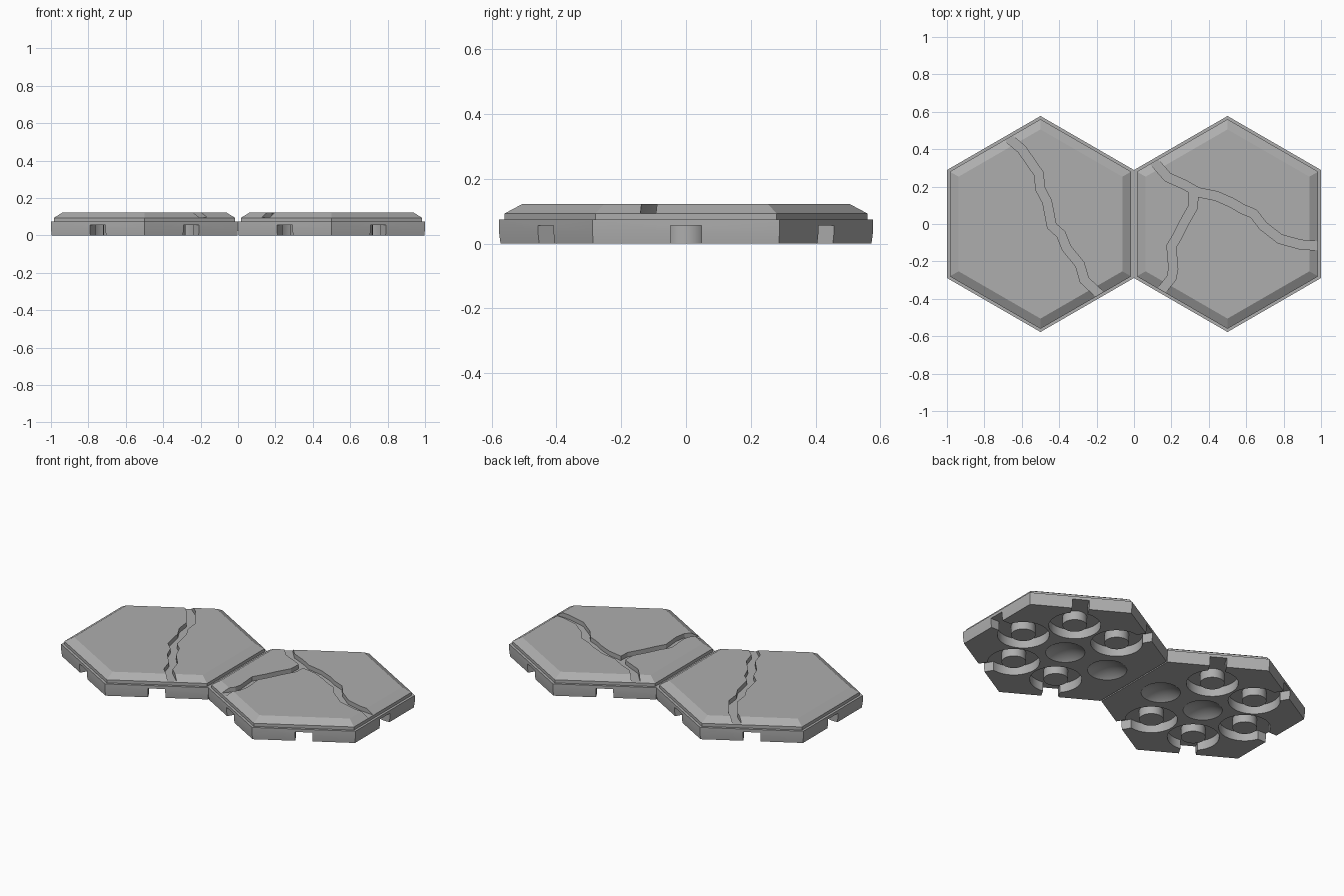
import bpy, bmesh, math
from mathutils import Vector, Matrix

if "Cube" in bpy.data.objects:
    bpy.data.objects.remove(bpy.data.objects["Cube"], do_unlink=True)

stone = bpy.data.materials.new("grey stone")
stone.use_nodes = True
grey = (0.42, 0.42, 0.42, 1)
stone.diffuse_color = grey
stone.node_tree.nodes["Principled BSDF"].inputs["Base Color"].default_value = grey

RING = 0.305       # distance of sockets from tile centre
DEPTH = 0.056      # socket depth
SIDES = [math.radians(a) for a in range(0, 360, 60)]


def make_object(name, bm):
    bmesh.ops.recalc_face_normals(bm, faces=bm.faces)
    mesh = bpy.data.meshes.new(name)
    bm.to_mesh(mesh)
    bm.free()
    mesh.materials.append(stone)
    obj = bpy.data.objects.new(name, mesh)
    bpy.context.collection.objects.link(obj)
    return obj


def cylinder(name, x, y, radius, bottom, top):
    bm = bmesh.new()
    bmesh.ops.create_cone(bm, cap_ends=True, segments=48, radius1=radius, radius2=radius,
                          depth=top - bottom,
                          matrix=Matrix.Translation((x, y, (bottom + top) / 2)))
    return make_object(name, bm)


def hex_body(name, cx):
    # Stacked hexagon outlines: (apothem, height)
    profile = [(0.496, 0), (0.5, 0.035), (0.5, 0.074), (0.485, 0.074),
               (0.485, 0.093), (0.438, 0.122)]
    bm = bmesh.new()
    rings = []
    for apothem, z in profile:
        r = apothem / math.cos(math.pi / 6)
        rings.append([bm.verts.new((cx + r * math.cos(a + math.pi / 6),
                                    r * math.sin(a + math.pi / 6), z)) for a in SIDES])
    for low, high in zip(rings, rings[1:]):
        for i in range(6):
            j = (i + 1) % 6
            bm.faces.new((low[i], low[j], high[j], high[i]))
    bm.faces.new(rings[0])
    bm.faces.new(rings[-1])
    return make_object(name, bm)


def crack_cutter(cx, path, half=0.024):
    # Mitred ribbon along the path, extruded up through the slab top
    pts = [Vector(p) for p in path]
    left, right = [], []
    for i, p in enumerate(pts):
        before = (p - pts[i - 1]).normalized() if i else (pts[1] - p).normalized()
        after = (pts[i + 1] - p).normalized() if i + 1 < len(pts) else before
        along = (before + after).normalized()
        side = Vector((-along.y, along.x)) * half / max(along.dot(after), 0.7)
        left.append(p + side)
        right.append(p - side)
    bm = bmesh.new()
    face = bm.faces.new([bm.verts.new((cx + p.x, p.y, 0.095))
                         for p in left + right[::-1]])
    top = bmesh.ops.extrude_face_region(bm, geom=[face])["geom"]
    bmesh.ops.translate(bm, vec=(0, 0, 0.1),
                        verts=[v for v in top if isinstance(v, bmesh.types.BMVert)])
    bmesh.ops.triangulate(bm, faces=bm.faces)
    return make_object("crack_cutter", bm)


def dish_cutter(x, y):
    bm = bmesh.new()
    bmesh.ops.create_uvsphere(bm, u_segments=48, v_segments=32, radius=0.19,
                              matrix=Matrix.Translation((x, y, -0.155)))
    return make_object("dish_cutter", bm)


def notch_cutter(cx, angle):
    bm = bmesh.new()
    bmesh.ops.create_cube(bm, size=1)
    bmesh.ops.scale(bm, vec=(0.15, 0.096, 2 * DEPTH), verts=bm.verts)
    bmesh.ops.transform(bm, verts=bm.verts, matrix=Matrix.Translation((cx, 0, 0))
                        @ Matrix.Rotation(angle, 4, 'Z')
                        @ Matrix.Translation((0.5, 0, 0)))
    return make_object("notch_cutter", bm)


def carve(body, cutters):
    for cutter in cutters:
        mod = body.modifiers.new("cut", 'BOOLEAN')
        mod.operation = 'DIFFERENCE'
        mod.solver = 'EXACT'
        mod.object = cutter
        cutter.hide_render = True
    graph = bpy.context.evaluated_depsgraph_get()
    mesh = bpy.data.meshes.new_from_object(body.evaluated_get(graph))
    body.modifiers.clear()
    body.data = mesh
    for cutter in cutters:
        bpy.data.objects.remove(cutter, do_unlink=True)


def smooth(obj):
    bpy.ops.object.select_all(action='DESELECT')
    obj.select_set(True)
    bpy.context.view_layer.objects.active = obj
    bpy.ops.object.shade_smooth_by_angle(angle=math.radians(25))


def build_tile(name, cx, joined_side, cracks):
    body = hex_body(name, cx)
    cutters = [dish_cutter(cx, 0)] + [crack_cutter(cx, path) for path in cracks]
    for i, a in enumerate(SIDES):
        x, y = cx + RING * math.cos(a), RING * math.sin(a)
        if i == joined_side:
            cutters.append(dish_cutter(x, y))
            continue
        # Round socket, side opening and centre post
        cutters.append(cylinder("socket_cutter", x, y, 0.145, -0.05, DEPTH))
        cutters.append(notch_cutter(cx, a))
        smooth(cylinder(f"{name}_post_{i}", x, y, 0.068, 0, DEPTH + 0.004))
    carve(body, cutters)
    smooth(body)


# Crack centre lines, relative to each tile centre
long_crack = [(-.2, .5), (-.16, .45), (-.1, .4), (-.01, .27), (0, .185), (.035, .12),
              (.06, -.01), (.11, -.055), (.14, -.13), (.21, -.215), (.235, -.3),
              (.31, -.37), (.35, -.44)]
wide_crack = [(-.44, .38), (-.39, .33), (-.32, .25), (-.23, .21), (-.16, .17), (-.06, .15),
              (.02, .115), (.08, .08), (.14, .055), (.19, -.01), (.28, -.08),
              (.39, -.11), (.53, -.12)]
side_crack = [(-.18, .18), (-.185, .09), (-.23, .01), (-.265, -.06), (-.3, -.12),
              (-.29, -.24), (-.3, -.29), (-.345, -.345), (-.39, -.41)]

build_tile("right_tile", -0.5, 0, [long_crack])
build_tile("left_tile", 0.5, 3, [wide_crack, side_crack])
